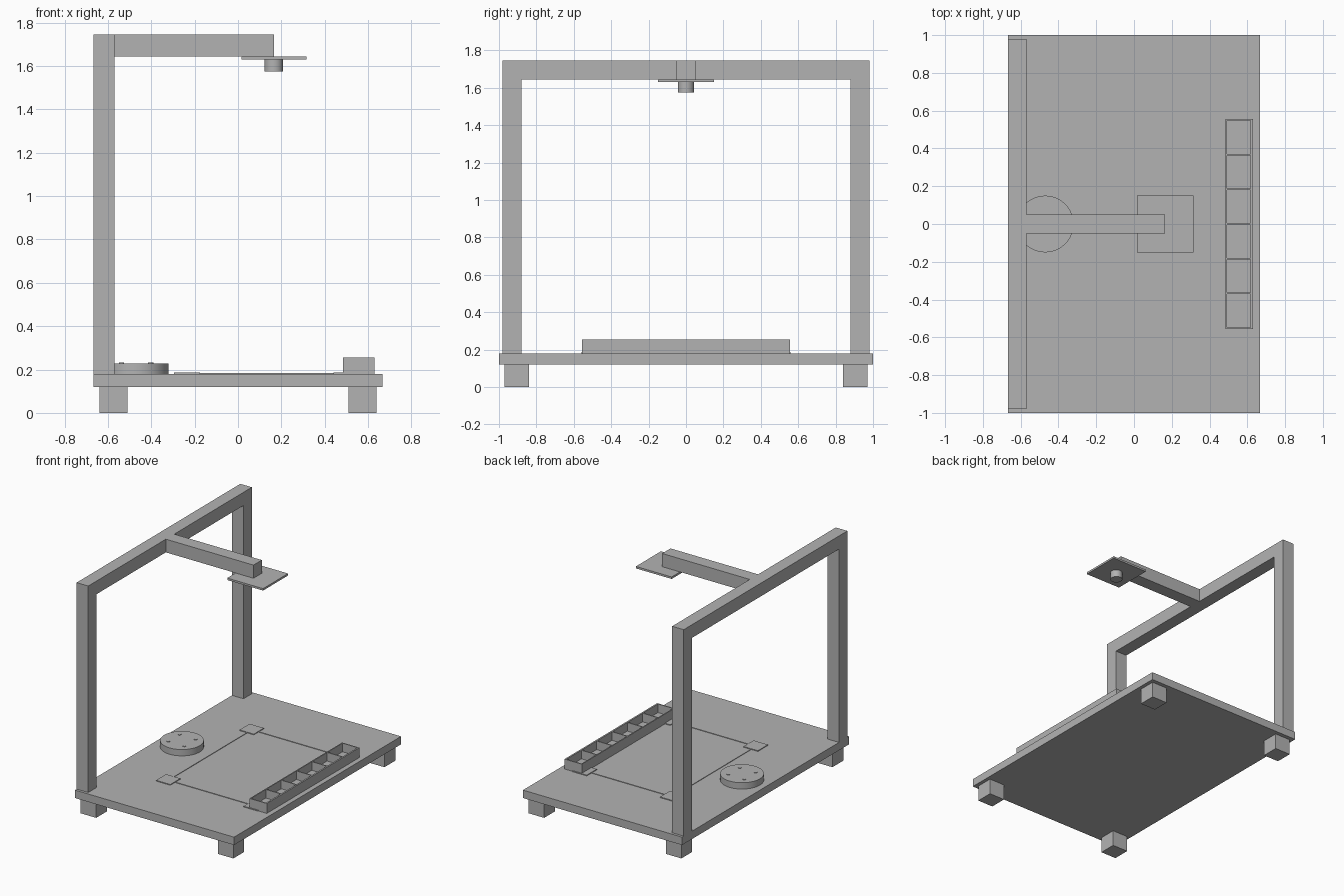
import bpy, bmesh
from math import pi, cos, sin
from mathutils import Matrix, Vector

cube = bpy.data.objects.get("Cube")
if cube:
    bpy.data.objects.remove(cube, do_unlink=True)

grey = bpy.data.materials.new("plain grey")
grey.use_nodes = True
grey.diffuse_color = (0.45, 0.45, 0.45, 1)
grey.node_tree.nodes["Principled BSDF"].inputs["Base Color"].default_value = grey.diffuse_color


def finish(name, bm):
    bmesh.ops.recalc_face_normals(bm, faces=bm.faces)
    mesh = bpy.data.meshes.new(name)
    bm.to_mesh(mesh)
    bm.free()
    mesh.materials.append(grey)
    obj = bpy.data.objects.new(name, mesh)
    bpy.context.collection.objects.link(obj)
    return obj


def add_box(bm, low, high):
    low, high = Vector(low), Vector(high)
    place = Matrix.Translation((low + high) / 2) @ Matrix.Diagonal((*(high - low), 1))
    bmesh.ops.create_cube(bm, size=1, matrix=place)


def box(name, low, high):
    bm = bmesh.new()
    add_box(bm, low, high)
    return finish(name, bm)


def cylinder(name, x, y, z0, z1, radius, sides=48):
    bm = bmesh.new()
    bmesh.ops.create_cone(bm, cap_ends=True, segments=sides, radius1=radius, radius2=radius,
                          depth=z1 - z0, matrix=Matrix.Translation((x, y, (z0 + z1) / 2)))
    obj = finish(name, bm)
    bpy.ops.object.select_all(action="DESELECT")
    obj.select_set(True)
    bpy.context.view_layer.objects.active = obj
    bpy.ops.object.shade_smooth_by_angle(angle=pi / 6)
    return obj


TOP = 0.18  # upper surface of the base board

# Base board on four feet
box("base_board", (-0.667, -1, 0.12), (0.667, 1, TOP))
for side, x in (("right", -0.575), ("left", 0.575)):
    for end, y in (("front", -0.905), ("back", 0.905)):
        box(f"{end}_{side}_foot", (x - 0.065, y - 0.065, 0), (x + 0.065, y + 0.065, 0.12))

# Gantry: one arch profile extruded along x
outer, inner, high, under = 0.98, 0.88, 1.745, 1.645
arch = [(-outer, TOP), (-outer, high), (outer, high), (outer, TOP),
        (inner, TOP), (inner, under), (-inner, under), (-inner, TOP)]
bm = bmesh.new()
face = bm.faces.new([bm.verts.new((-0.667, y, z)) for y, z in arch])
made = bmesh.ops.extrude_face_region(bm, geom=[face])["geom"]
bmesh.ops.translate(bm, vec=(0.097, 0, 0), verts=[v for v in made if isinstance(v, bmesh.types.BMVert)])
finish("gantry_frame", bm)

# Overhead arm with camera plate and lens
box("overhead_arm", (-0.57, -0.05, under), (0.165, 0.05, high))
box("camera_plate", (0.015, -0.15, 1.63), (0.315, 0.15, under))
cylinder("camera_lens", 0.165, 0, 1.575, 1.63, 0.043)

# Round turntable with four pins
cylinder("turntable", -0.47, 0, TOP, 0.228, 0.15, 64)
for i in range(4):
    a = pi / 4 + i * pi / 2
    cylinder(f"turntable_pin_{i + 1}", -0.47 + 0.095 * cos(a), 0.095 * sin(a), 0.228, 0.232, 0.012, 16)

# Marked work area: corner pads joined by thin strips
X0, X1, Y = -0.235, 0.5, 0.5
for i, x in enumerate((X0, X1)):
    for j, y in enumerate((-Y, Y)):
        box(f"corner_pad_{i}_{j}", (x - 0.06, y - 0.06, TOP), (x + 0.06, y + 0.06, TOP + 0.006))
    box(f"cross_strip_{i}", (x - 0.005, -Y, TOP), (x + 0.005, Y, TOP + 0.004))
for j, y in enumerate((-Y, Y)):
    box(f"long_strip_{j}", (X0, y - 0.005, TOP), (X1, y + 0.005, TOP + 0.004))

# Open sorting tray with six cells
x0, x1, half, rim = 0.485, 0.63, 0.555, 0.255
bm = bmesh.new()
add_box(bm, (x0, -half, TOP), (x1, half, TOP + 0.01))
for wall, thick in ((x0, 0.008), (x1 - 0.012, 0.012)):
    add_box(bm, (wall, -half, TOP), (wall + thick, half, rim))
for i in range(7):
    y = (half - 0.004) * (i / 3 - 1)
    add_box(bm, (x0, y - 0.004, TOP), (x1, y + 0.004, rim))
finish("sorting_tray", bm)
